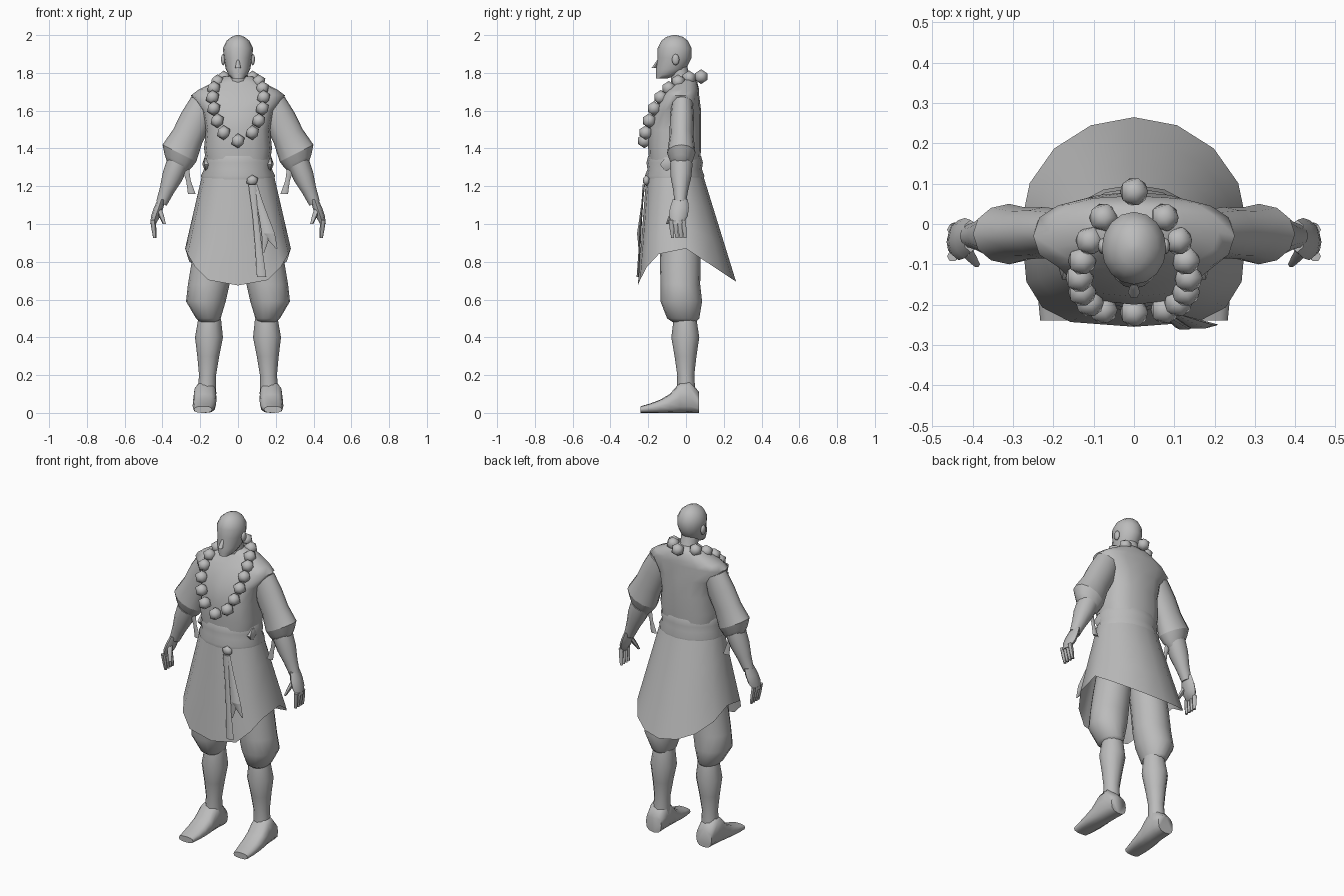
import bpy, bmesh, math
from mathutils import Vector

if "Cube" in bpy.data.objects:
    bpy.data.objects.remove(bpy.data.objects["Cube"])

COLOUR = (0.5, 0.5, 0.5, 1)
grey = bpy.data.materials.new("plain grey")
grey.use_nodes = True
grey.diffuse_color = COLOUR
grey.node_tree.nodes["Principled BSDF"].inputs["Base Color"].default_value = COLOUR

X, Y, Z = Vector((1, 0, 0)), Vector((0, 1, 0)), Vector((0, 0, 1))
ARM_ACROSS = Vector((2, 0, 1)).normalized()
SIDES = (("left", 1), ("right", -1))


def finish(name, bm, angle=60, side=1):
    """Mirror if needed, turn into an object, colour and shade it."""
    if side < 0:
        bmesh.ops.scale(bm, vec=(-1, 1, 1), verts=bm.verts)
    bmesh.ops.recalc_face_normals(bm, faces=bm.faces)
    mesh = bpy.data.meshes.new(name)
    bm.to_mesh(mesh)
    bm.free()
    mesh.materials.append(grey)
    obj = bpy.data.objects.new(name, mesh)
    bpy.context.collection.objects.link(obj)
    bpy.ops.object.select_all(action="DESELECT")
    obj.select_set(True)
    bpy.context.view_layer.objects.active = obj
    bpy.ops.object.shade_smooth_by_angle(angle=math.radians(angle))


def skin(name, loops, caps=True, **options):
    """Join closed loops of points into one skin."""
    bm = bmesh.new()
    rows = [[bm.verts.new(point) for point in loop] for loop in loops]
    for upper, lower in zip(rows, rows[1:]):
        for i in range(len(upper)):
            bm.faces.new((upper[i - 1], upper[i], lower[i], lower[i - 1]))
    if caps:
        bm.faces.new(rows[0])
        bm.faces.new(rows[-1])
    finish(name, bm, **options)


def signed_power(value, power):
    return math.copysign(abs(value) ** power, value)


def ring(centre, width, depth, u=X, v=Y, sides=12, power=1):
    """Rounded section; a power below one makes it boxier."""
    angles = [math.tau * i / sides for i in range(sides)]
    return [Vector(centre) + u * width * signed_power(math.cos(a), power)
            + v * depth * signed_power(math.sin(a), power) for a in angles]


def limb(name, start, end, widths, depth=1, u=X, sides=12, **options):
    """Tube from start to end with evenly spaced half widths."""
    start, end = Vector(start), Vector(end)
    last = len(widths) - 1
    loops = [ring(start.lerp(end, i / last), w, w * depth, u, sides=sides)
             for i, w in enumerate(widths)]
    skin(name, loops, **options)


def stack(name, rows, power=1, **options):
    """Upright body; rows are x, y, z, half width, half depth."""
    skin(name, [ring(row[:3], *row[3:], sides=16, power=power) for row in rows], **options)


def blob(name, centre, size, detail=1, side=1):
    bm = bmesh.new()
    bmesh.ops.create_icosphere(bm, subdivisions=detail, radius=1)
    bmesh.ops.scale(bm, vec=size, verts=bm.verts)
    bmesh.ops.translate(bm, vec=centre, verts=bm.verts)
    finish(name, bm, side=side)


# Sleeveless vest, flared at the shoulders
stack("torso_vest", [
    (0, -.06, 1.27, .16, .13), (0, -.06, 1.4, .18, .14), (0, -.06, 1.5, .17, .14),
    (0, -.05, 1.6, .19, .13), (0, -.03, 1.68, .25, .1), (0, -.02, 1.71, .21, .09),
    (0, -.01, 1.75, .13, .07), (0, -.01, 1.78, .08, .05)], power=.8)

# Neck, bald head and face
limb("neck", (0, -.01, 1.7), (0, -.05, 1.86), [.07, .05, .05])
stack("head", [
    (0, -.13, 1.77, .03, .03), (0, -.1, 1.79, .05, .06), (0, -.08, 1.82, .065, .08),
    (0, -.06, 1.88, .075, .09), (0, -.06, 1.93, .08, .09), (0, -.06, 1.97, .06, .07),
    (0, -.06, 1.99, .035, .045), (0, -.06, 2, .01, .01)])
limb("nose", (0, -.14, 1.88), (0, -.17, 1.825), [.004, .01, .015], sides=6)
blob("lips", (0, -.145, 1.8), (.02, .014, .01), 2)
for word, side in SIDES:
    blob(word + "_ear", (.078, -.055, 1.87), (.012, .02, .03), 2, side)

# Bead necklace, a loop rising from the chest to the nape
PAIRS = 8
for i in range(-PAIRS + 1, PAIRS + 1):
    t = abs(i) / PAIRS
    x = .135 * math.copysign(math.sin(math.pi * t) ** .6, i)
    y = -.22 + .3 * t ** 1.8
    z = 1.61 - .17 * math.cos(math.pi * t ** .7)
    blob("bead_%d" % (i + PAIRS), (x, y, z), (.039, .039, .039))


# Skirt flaring from the belt to a hem pointed at front and back
def skirt_loop(flare, sides=16):
    loop = []
    for i in range(sides):
        angle = math.tau * i / sides
        across, along = math.sin(angle), math.cos(angle)
        waist = Vector((.19 * across, .15 * along - .06, 1.26))
        if along < 0:
            hem = Vector((.28 * signed_power(across, .6), -.255 * abs(along) ** .6,
                          .87 - .195 * along ** 2))
        else:
            hem = Vector((.28 * across, .265 * along, .87 - .175 * along))
        loop.append(waist.lerp(hem, flare))
    return loop


skin("skirt", [skirt_loop(step / 3) for step in range(4)], caps=False, angle=40)

# Belt, its folds, and the knot with its hanging tails
limb("belt", (0, -.06, 1.36), (0, -.06, 1.22), [.175, .187, .18, .197, .185], .8, sides=16, caps=False)
for word, side in SIDES:
    limb(word + "_belt_fold", (.17, -.1, 1.35), (.165, -.1, 1.28), [.006, .022, .006], 2,
         sides=6, side=side)
blob("sash_knot", (.075, -.21, 1.23), (.035, .02, .03))
limb("long_sash_tail", (.075, -.225, 1.21), (.125, -.255, .72), [.02, .015, .018, .025], .3, sides=6)
limb("short_sash_tail", (.09, -.22, 1.21), (.16, -.25, .95), [.012, .016, .025, .035], .3, sides=6)
limb("sash_outer_point", (.16, -.25, .95), (.205, -.25, .87), [.035, .004], .3, sides=6)
limb("sash_inner_point", (.15, -.25, .95), (.135, -.25, .85), [.025, .004], .3, sides=6)

for word, side in SIDES:
    # Sleeve, gathered cuff and its loose tie
    limb(word + "_sleeve", (.18, -.02, 1.64), (.31, -.025, 1.375), [.075, .085, .085, .1], .75,
         ARM_ACROSS, side=side)
    limb(word + "_cuff", (.31, -.025, 1.375), (.325, -.025, 1.29), [.1, .08, .05], .75,
         ARM_ACROSS, side=side)
    limb(word + "_cuff_tie", (.28, -.04, 1.3), (.245, -.04, 1.16), [.02, .012, .02], .4,
         sides=6, side=side)

    # Forearm and hand
    limb(word + "_forearm", (.32, -.025, 1.32), (.405, -.03, 1.11), [.06, .055, .04, .03], 1,
         ARM_ACROSS, side=side)
    limb(word + "_palm", (.405, -.03, 1.13), (.45, -.045, 1), [.02, .025, .025, .015], 2,
         sides=8, side=side)
    for i in range(4):
        y = -.08 + i * .022
        limb("%s_finger_%d" % (word, i + 1), (.45, y, 1.02), (.44, y + .01, .925), [.014, .013, .009],
             sides=6, side=side)
    limb(word + "_thumb", (.42, -.06, 1.08), (.39, -.1, 1), [.017, .014, .008], sides=6, side=side)

    # Baggy trouser leg, gathered below the knee, and calf
    stack(word + "_trousers", [
        (.11, -.03, 1, .1, .1), (.14, -.03, .8, .105, .108), (.155, -.03, .68, .11, .105),
        (.17, -.025, .59, .105, .11), (.157, -.015, .5, .065, .085), (.153, -.01, .48, .05, .06)],
        side=side)
    limb(word + "_calf", (.15, -.005, .5), (.165, 0, .1), [.06, .074, .058, .045, .05], side=side)

    # Foot, from heel over the instep to the broad toes
    heights = (.11, .17, .16, .1, .07, .05, .035)
    loops = []
    for i, height in enumerate(heights):
        t = i / (len(heights) - 1)
        width = .062 * math.sqrt(math.sin(math.pi * (.25 + .55 * t)))
        centre = (.17 + .015 * t, .07 - .31 * t, height / 2)
        loops.append(ring(centre, width, height / 2, X, Z, power=.75))
    skin(word + "_foot", loops, side=side)
